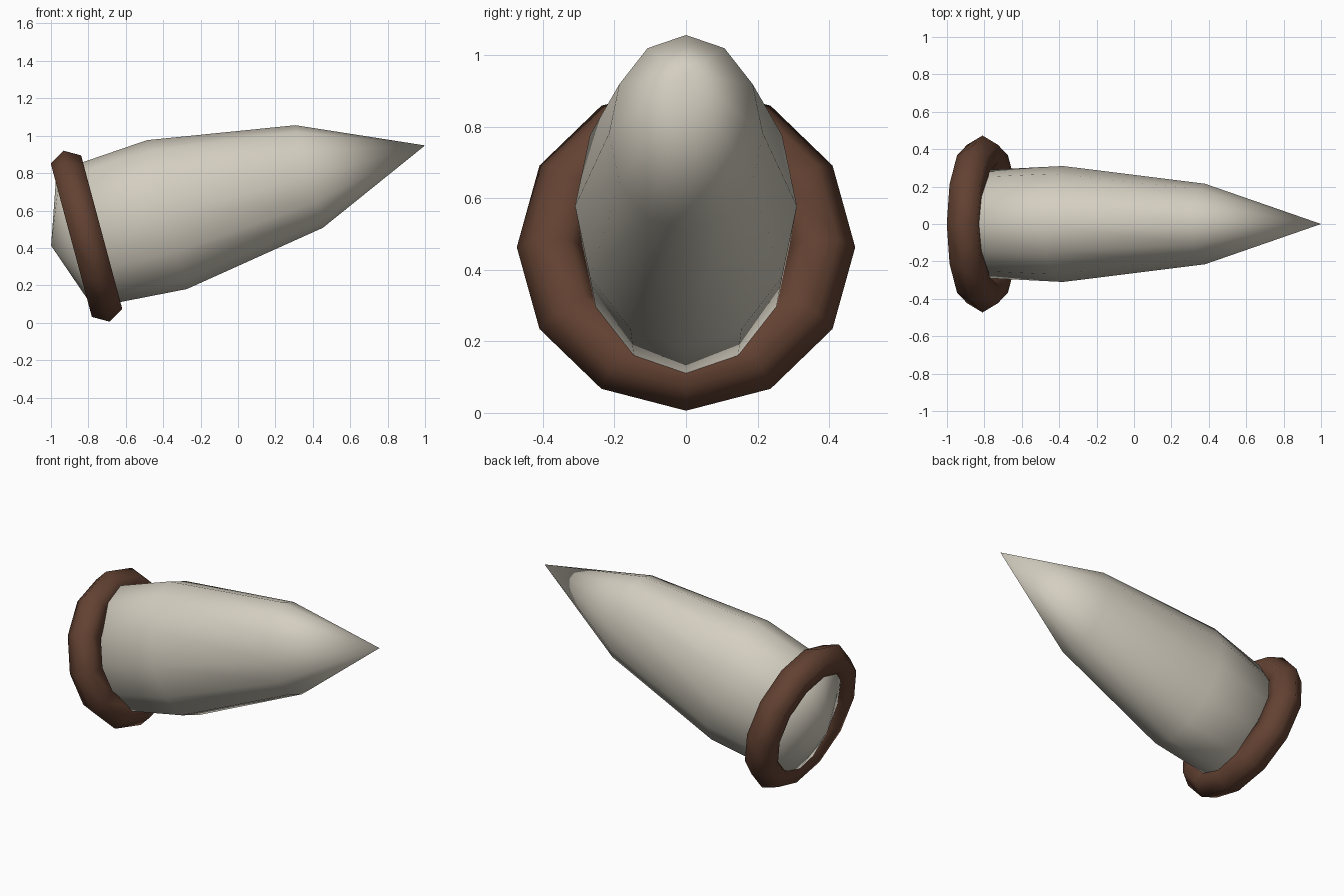
import bpy, bmesh
from math import radians, sin, cos, tau

cube = bpy.data.objects.get("Cube")
if cube:
    bpy.data.objects.remove(cube, do_unlink=True)

SIDES = 12
CENTRE = (-0.81, 0, 0.463)          # middle of the collar
TILT = (0, radians(75), 0)          # lays the long axis towards +x, nose raised


def material(name, rgb):
    mat = bpy.data.materials.new(name)
    mat.use_nodes = True
    mat.diffuse_color = (*rgb, 1)
    mat.node_tree.nodes["Principled BSDF"].inputs["Base Color"].default_value = (*rgb, 1)
    return mat


bone = material("bone", (0.66, 0.62, 0.53))
brown = material("brown", (0.125, 0.054, 0.032))

# Horn: oval rings (distance along axis, half height, half width) between two points
RINGS = [(-0.065, 0.377, 0.285), (0.445, 0.412, 0.31), (1.232, 0.284, 0.215)]
BACK_POINT, TIP = -0.196, 1.874

bm = bmesh.new()
loops = [[bm.verts.new((h * cos(tau * i / SIDES), w * sin(tau * i / SIDES), s))
          for i in range(SIDES)] for s, h, w in RINGS]
back = bm.verts.new((0, 0, BACK_POINT))
tip = bm.verts.new((0, 0, TIP))
for i in range(SIDES):
    j = (i + 1) % SIDES
    bm.faces.new((back, loops[0][j], loops[0][i]))
    for a, b in zip(loops, loops[1:]):
        bm.faces.new((a[i], a[j], b[j], b[i]))
    bm.faces.new((loops[-1][i], loops[-1][j], tip))
bmesh.ops.recalc_face_normals(bm, faces=bm.faces)
for face in bm.faces:
    face.smooth = True
mesh = bpy.data.meshes.new("horn")
bm.to_mesh(mesh)
bm.free()
mesh.materials.append(bone)
horn = bpy.data.objects.new("horn", mesh)
horn.location, horn.rotation_euler = CENTRE, TILT
bpy.context.collection.objects.link(horn)

# Collar ring around the base of the horn
bpy.ops.mesh.primitive_torus_add(major_segments=SIDES, minor_segments=6,
                                 major_radius=0.376, minor_radius=0.097,
                                 location=CENTRE, rotation=TILT)
collar = bpy.context.object
collar.name = "collar"
collar.data.materials.append(brown)
bpy.ops.object.shade_smooth()
